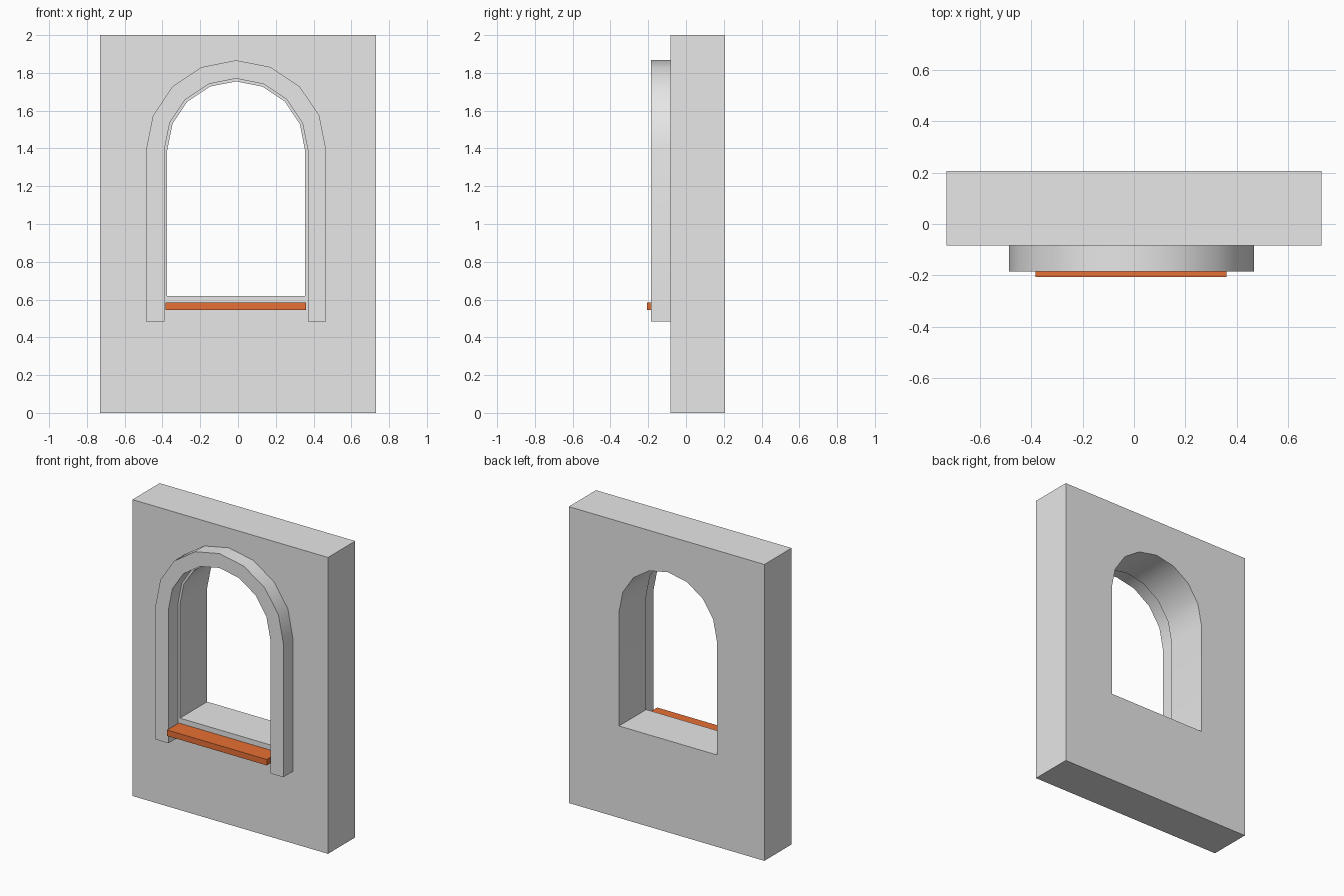
import bpy, bmesh, math

cube = bpy.data.objects.get("Cube")
if cube:
    bpy.data.objects.remove(cube, do_unlink=True)

CX, SPRING = -0.01, 1.39          # arch centre line and springing height
WALL_FRONT, WALL_BACK = -0.083, 0.207


def material(name, rgb):
    m = bpy.data.materials.new(name)
    m.use_nodes = True
    m.diffuse_color = (*rgb, 1)
    m.node_tree.nodes["Principled BSDF"].inputs["Base Color"].default_value = (*rgb, 1)
    return m


stone = material("grey stone", (0.8, 0.8, 0.8))
clay = material("orange clay", (0.8, 0.16, 0.035))


def arch(radius, bottom, steps=8):
    """Outline from the left foot over the arch to the right foot."""
    pts = [(CX + radius, bottom)]
    for i in range(steps + 1):
        a = math.pi * i / steps
        pts.append((CX + radius * math.cos(a), SPRING + radius * math.sin(a)))
    return pts + [(CX - radius, bottom)]


def box_outline(x0, x1, z0, z1):
    return [(x1, z0), (x1, z1), (x0, z1), (x0, z0)]


def extrude(name, outline, y0, y1, mat):
    """Solid made from an x-z outline, running from y0 back to y1."""
    bm = bmesh.new()
    face = bm.faces.new([bm.verts.new((x, y0, z)) for x, z in outline])
    out = bmesh.ops.extrude_face_region(bm, geom=[face])
    moved = [v for v in out["geom"] if isinstance(v, bmesh.types.BMVert)]
    bmesh.ops.translate(bm, verts=moved, vec=(0, y1 - y0, 0))
    bmesh.ops.recalc_face_normals(bm, faces=bm.faces)
    mesh = bpy.data.meshes.new(name)
    bm.to_mesh(mesh)
    bm.free()
    mesh.materials.append(mat)
    obj = bpy.data.objects.new(name, mesh)
    bpy.context.collection.objects.link(obj)
    return obj


def smooth(obj):
    bpy.ops.object.select_all(action="DESELECT")
    obj.select_set(True)
    bpy.context.view_layer.objects.active = obj
    bpy.ops.object.shade_smooth_by_angle(angle=math.radians(30))


# Wall with an arched opening cut through it
wall = extrude("wall", box_outline(-0.73, 0.73, 0, 2), WALL_FRONT, WALL_BACK, stone)
cutter = extrude("opening_cutter", arch(0.365, 0.62), -0.5, 0.5, stone)
cut = wall.modifiers.new("opening", "BOOLEAN")
cut.object = cutter
cut.solver = "EXACT"
bpy.context.view_layer.objects.active = wall
bpy.ops.object.modifier_apply(modifier=cut.name)
bpy.data.objects.remove(cutter, do_unlink=True)
smooth(wall)

# Raised surround standing proud of the wall
surround = extrude("arch_surround", arch(0.477, 0.485) + arch(0.38, 0.485)[::-1],
                   -0.184, WALL_FRONT, stone)
smooth(surround)

# Projecting sill between the feet of the surround
extrude("sill", box_outline(-0.384, 0.36, 0.545, 0.585), -0.207, WALL_FRONT + 0.003, clay)
